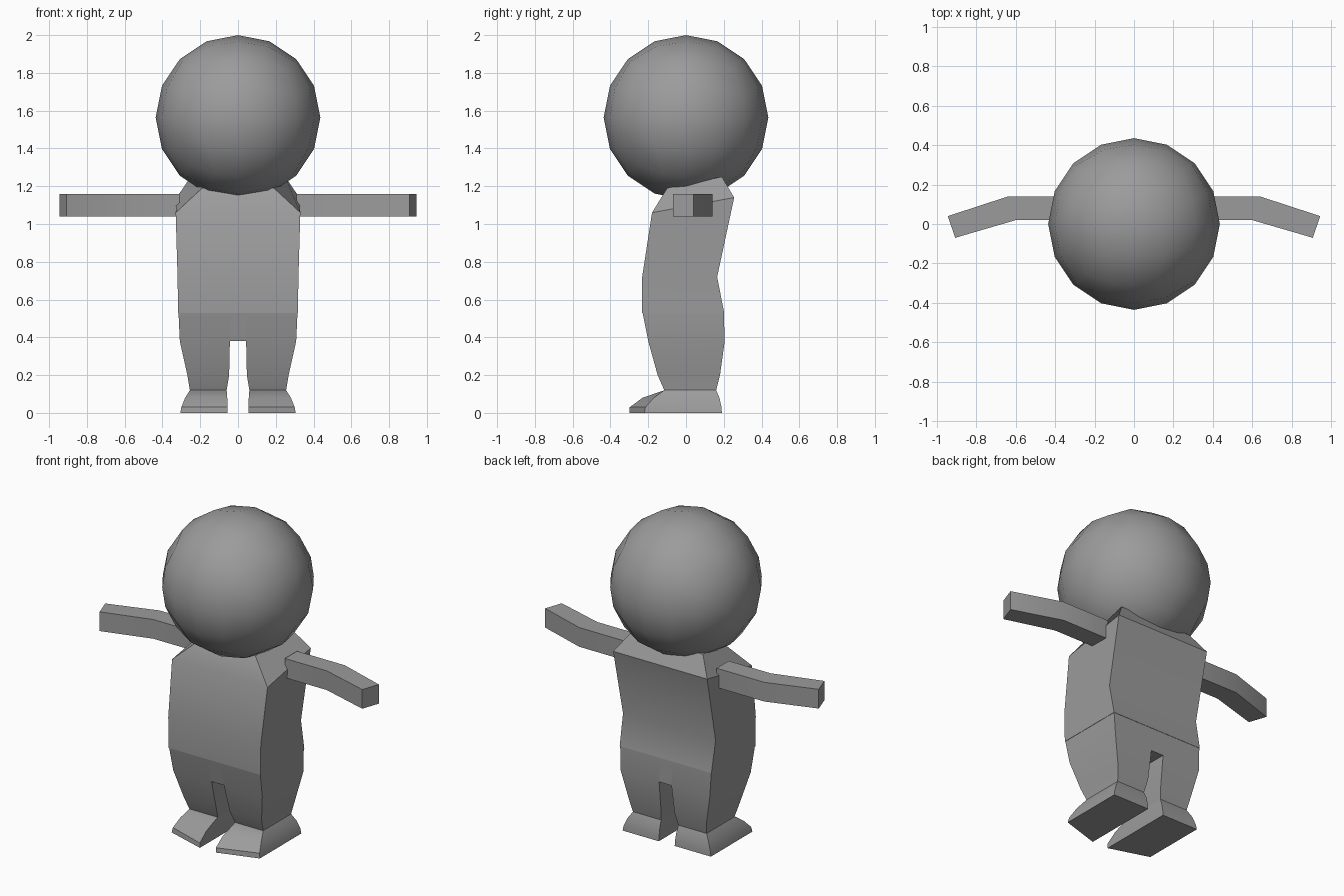
import bpy, bmesh, math
from mathutils import Vector

if "Cube" in bpy.data.objects:
    bpy.data.objects.remove(bpy.data.objects["Cube"])

grey = bpy.data.materials.new("plain grey")
grey.diffuse_color = (0.33, 0.33, 0.33, 1)
grey.use_nodes = True
grey.node_tree.nodes["Principled BSDF"].inputs["Base Color"].default_value = grey.diffuse_color


def finish(bm, name, angle):
    bmesh.ops.recalc_face_normals(bm, faces=bm.faces)
    me = bpy.data.meshes.new(name)
    bm.to_mesh(me)
    bm.free()
    me.materials.append(grey)
    ob = bpy.data.objects.new(name, me)
    bpy.context.collection.objects.link(ob)
    bpy.ops.object.select_all(action='DESELECT')
    ob.select_set(True)
    bpy.context.view_layer.objects.active = ob
    bpy.ops.object.shade_smooth_by_angle(angle=math.radians(angle))
    return ob


def loft(name, rings, side=1, angle=40):
    """Skin a stack of four-cornered rings; side=-1 mirrors across x."""
    bm = bmesh.new()
    vs = [[bm.verts.new((x * side, y, z)) for x, y, z in r] for r in rings]
    for a, b in zip(vs, vs[1:]):
        for i in range(4):
            j = (i + 1) % 4
            bm.faces.new((a[i], a[j], b[j], b[i]))
    bm.faces.new(vs[0])
    bm.faces.new(vs[-1])
    return finish(bm, name, angle)


# Head: cube grid pushed out to a sphere at equal angles
bm = bmesh.new()
bmesh.ops.create_cube(bm, size=2)
bmesh.ops.subdivide_edges(bm, edges=bm.edges[:], cuts=3, use_grid_fill=True)
for v in bm.verts:
    p = Vector([math.tan(c * math.pi / 4) for c in v.co])
    v.co = p.normalized() * 0.436 + Vector((0, 0, 1.564))
finish(bm, "head", 60)

# Torso: front half-width, y, z, then back half-width, y, z
torso = [(.317, -.232, .53, .317, .202, .53),
         (.32, -.232, .72, .32, .165, .72),
         (.33, -.18, 1.06, .325, .255, 1.14),
         (.19, -.10, 1.19, .25, .19, 1.25)]
loft("torso", [[(-a, b, c), (a, b, c), (d, e, f), (-d, e, f)]
               for a, b, c, d, e, f in torso])

# Inner x, outer x, inner front y, outer front y, back y, z
shoe = [(.055, .305, -.298, -.22, .19, 0),
        (.055, .30, -.298, -.215, .188, .03),
        (.057, .28, -.23, -.17, .177, .08),
        (.06, .255, -.115, -.115, .16, .12)]
leg = [(.06, .255, -.115, -.115, .16, .12),
       (.047, .268, -.15, -.15, .18, .20),
       (.043, .308, -.20, -.20, .205, .38),
       (.043, .315, -.23, -.23, .20, .53)]
crotch = [(-.043, .043, -.20, -.20, .205, .38),
          (-.043, .043, -.23, -.23, .20, .53)]


def corners(rows):
    return [[(i, fi, z), (o, fo, z), (o, b, z), (i, b, z)]
            for i, o, fi, fo, b, z in rows]


loft("crotch", corners(crotch))

# Arm: front x, y, back x, y at shoulder, elbow and hand
arm = [(.31, .02, .31, .14), (.60, .02, .64, .14), (.908, -.07, .946, .04)]
for side, word in ((1, "right"), (-1, "left")):
    loft(word + "_shoe", corners(shoe), side)
    loft(word + "_leg", corners(leg), side)
    loft(word + "_arm", [[(a, b, 1.04), (c, d, 1.04), (c, d, 1.16), (a, b, 1.16)]
                         for a, b, c, d in arm], side)
